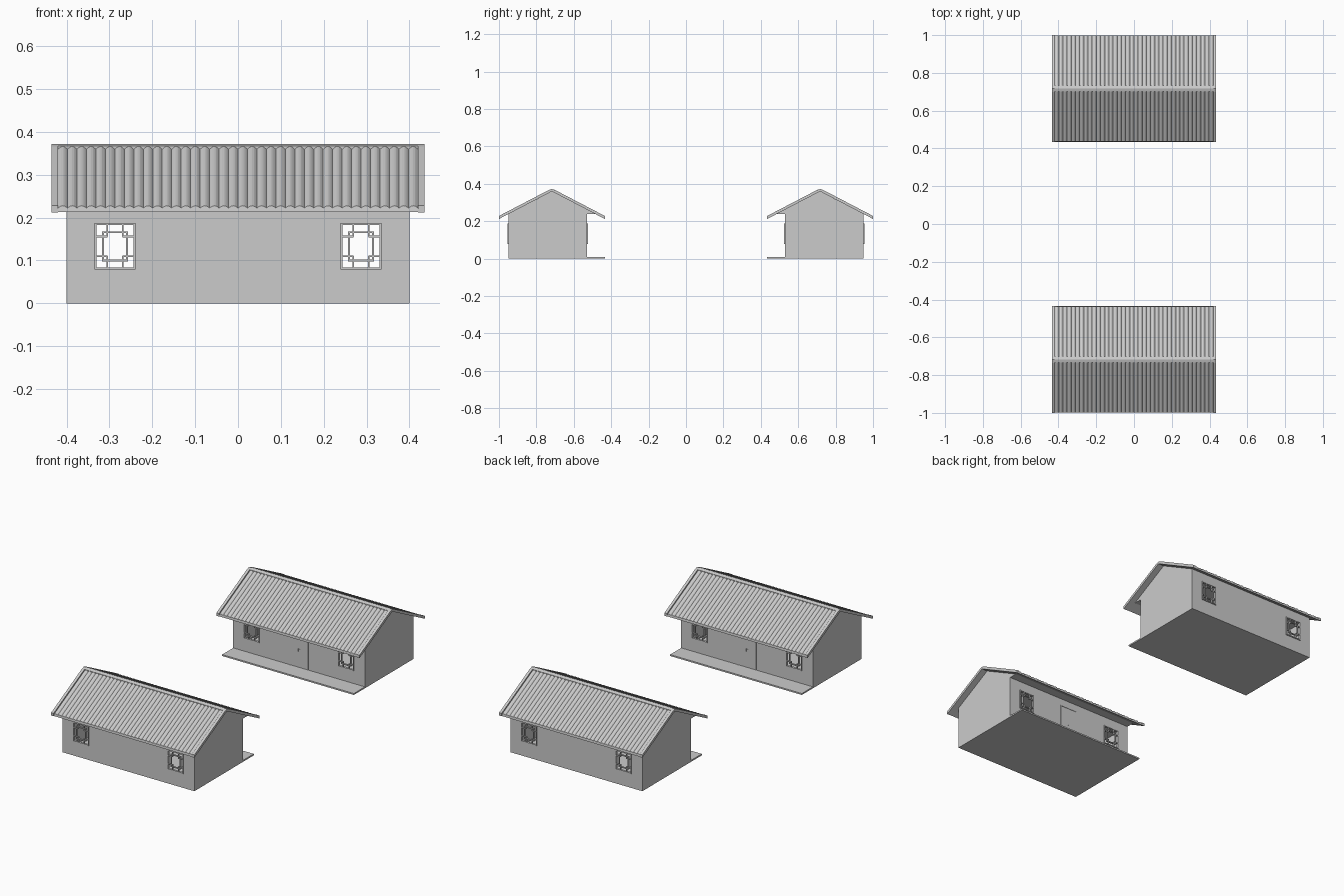
import bpy, bmesh, math

if "Cube" in bpy.data.objects:
    bpy.data.objects.remove(bpy.data.objects["Cube"])

RIDGE_Y = 0.717          # distance of each ridge from the centre
SLOPE = 0.521            # roof fall per unit of depth
EAVE = 0.283             # ridge to eave
WIN_X, WIN_Z, WIN_W, WIN_H = 0.287, 0.133, 0.096, 0.109


def make(name, bm):
    bmesh.ops.recalc_face_normals(bm, faces=bm.faces)
    me = bpy.data.meshes.new(name)
    bm.to_mesh(me)
    bm.free()
    ob = bpy.data.objects.new(name, me)
    bpy.context.collection.objects.link(ob)
    return ob


def loft(bm, s, a, b):
    """Closed solid between two matching loops of (x, u, z); u runs from the ridge to the courtyard."""
    va = [bm.verts.new((x, s * (RIDGE_Y - u), z)) for x, u, z in a]
    vb = [bm.verts.new((x, s * (RIDGE_Y - u), z)) for x, u, z in b]
    n = len(va)
    for i in range(n):
        j = (i + 1) % n
        bm.faces.new((va[i], va[j], vb[j], vb[i]))
    bm.faces.new(va)
    bm.faces.new(vb)


def prism(bm, s, profile, x0, x1):
    loft(bm, s, [(x0, u, z) for u, z in profile], [(x1, u, z) for u, z in profile])


def box(bm, s, x0, x1, u0, u1, z0, z1):
    prism(bm, s, [(u0, z0), (u1, z0), (u1, z1), (u0, z1)], x0, x1)


def top(u):
    return 0.3755 - SLOPE * abs(u)


def under(u):
    return 0.3594 - SLOPE * abs(u)


def walls(s, tag):
    # Gabled body with the porch recess on the courtyard side
    bm = bmesh.new()
    prism(bm, s, [(-0.233, 0), (0.187, 0), (0.187, 0.238), (0.233, 0.238),
                  (0, under(0)), (-0.233, 0.238)], -0.4, 0.4)
    body = make("walls_" + tag, bm)
    # Room and window openings
    w, h = WIN_W / 2 - 0.002, WIN_H / 2 - 0.002
    cuts = [(-0.388, 0.388, -0.221, 0.175, 0.008, 0.228)]
    cuts += [(c - w, c + w, -0.3, 0.3, WIN_Z - h, WIN_Z + h) for c in (-WIN_X, WIN_X)]
    cutters = []
    for c in cuts:
        bm = bmesh.new()
        box(bm, s, *c)
        cutter = make("opening_cutter", bm)
        cutter.hide_render = True
        mod = body.modifiers.new("opening", 'BOOLEAN')
        mod.operation = 'DIFFERENCE'
        mod.solver = 'EXACT'
        mod.object = cutter
        cutters.append(cutter)
    bpy.context.view_layer.objects.active = body
    for mod in list(body.modifiers):
        bpy.ops.object.modifier_apply(modifier=mod.name)
    for cutter in cutters:
        bpy.data.objects.remove(cutter)


def window(s, cx, u0, u1, name):
    bm = bmesh.new()
    t = 0.002

    def bar(x0, x1, z0, z1):
        box(bm, s, cx + x0, cx + x1, u0, u1, WIN_Z + z0, WIN_Z + z1)

    w, h = WIN_W / 2, WIN_H / 2
    for k in (-1, 1):
        # Outer frame
        bar(*sorted((k * w, k * (w - 0.005))), -h, h)
        bar(-w, w, *sorted((k * h, k * (h - 0.005))))
        # Inner lattice rectangle
        bar(k * 0.028 - t, k * 0.028 + t, -0.035, 0.035)
        bar(-0.03, 0.03, k * 0.033 - t, k * 0.033 + t)
        # Spokes to the frame, forming the small corner squares
        for m in (-1, 1):
            bar(*sorted((k * 0.018, k * w)), m * 0.023 - t, m * 0.023 + t)
            bar(k * 0.018 - t, k * 0.018 + t, *sorted((m * 0.023, m * h)))
    make(name, bm)


def roof(s, tag):
    # Verges at both ends, full roof section
    bm = bmesh.new()
    section = [(-EAVE, under(EAVE)), (-EAVE, top(EAVE)), (-0.018, top(0.018)), (0, 0.372),
               (0.018, top(0.018)), (EAVE, top(EAVE)), (EAVE, under(EAVE)), (0, under(0))]
    for x0, x1 in ((-0.435, -0.42), (0.42, 0.435)):
        prism(bm, s, section, x0, x1)
    make("verges_" + tag, bm)
    # Ridge beam
    bm = bmesh.new()
    r = 0.016
    prism(bm, s, [(-r, under(r)), (-r, top(r)), (0, 0.372), (r, top(r)),
                  (r, under(r)), (0, under(0))], -0.42, 0.42)
    make("ridge_" + tag, bm)
    # Corrugated tile slopes
    tiles, steps = 38, 6
    n = tiles * steps
    ln = math.hypot(1, SLOPE)
    for side, label in ((-1, "outer"), (1, "courtyard")):
        bm = bmesh.new()
        loops = []
        for u in (r, EAVE - 0.001):
            loop = [(0.42, side * u, under(u)), (-0.42, side * u, under(u))]
            for i in range(n + 1):
                d = -0.007 + 0.006 * math.sin(math.pi * (i % steps) / steps)
                loop.append((-0.42 + 0.84 * i / n, side * (u + d * SLOPE / ln), top(u) + d / ln))
            loops.append(loop)
        loft(bm, s, *loops)
        make("tiles_" + label + "_" + tag, bm)


def door(s, tag):
    # Two leaves with raised rails, thin frame and handles
    bm = bmesh.new()
    u = 0.186
    for k in (-1, 1):
        def part(a, b, z0, z1, d):
            box(bm, s, *sorted((k * a, k * b)), u, 0.187 + d, z0, z1)
        part(0.052, 0.056, 0.008, 0.2, 0.002)
        part(0.001, 0.051, 0.009, 0.195, 0.001)
        part(0.004, 0.007, 0.095, 0.11, 0.003)
    box(bm, s, -0.056, 0.056, u, 0.189, 0.196, 0.2)
    make("double_door_" + tag, bm)


# Two facing houses, mirrored across the courtyard
for s, tag in ((-1, "front"), (1, "back")):
    walls(s, tag)
    roof(s, tag)
    door(s, tag)
    for cx, label in ((-WIN_X, "left"), (WIN_X, "right")):
        window(s, cx, -0.238, -0.228, "outer_window_%s_%s" % (label, tag))
        window(s, cx, 0.182, 0.192, "courtyard_window_%s_%s" % (label, tag))
    # Porch slab
    bm = bmesh.new()
    box(bm, s, -0.4, 0.4, 0.187, EAVE, 0, 0.008)
    make("porch_slab_" + tag, bm)
